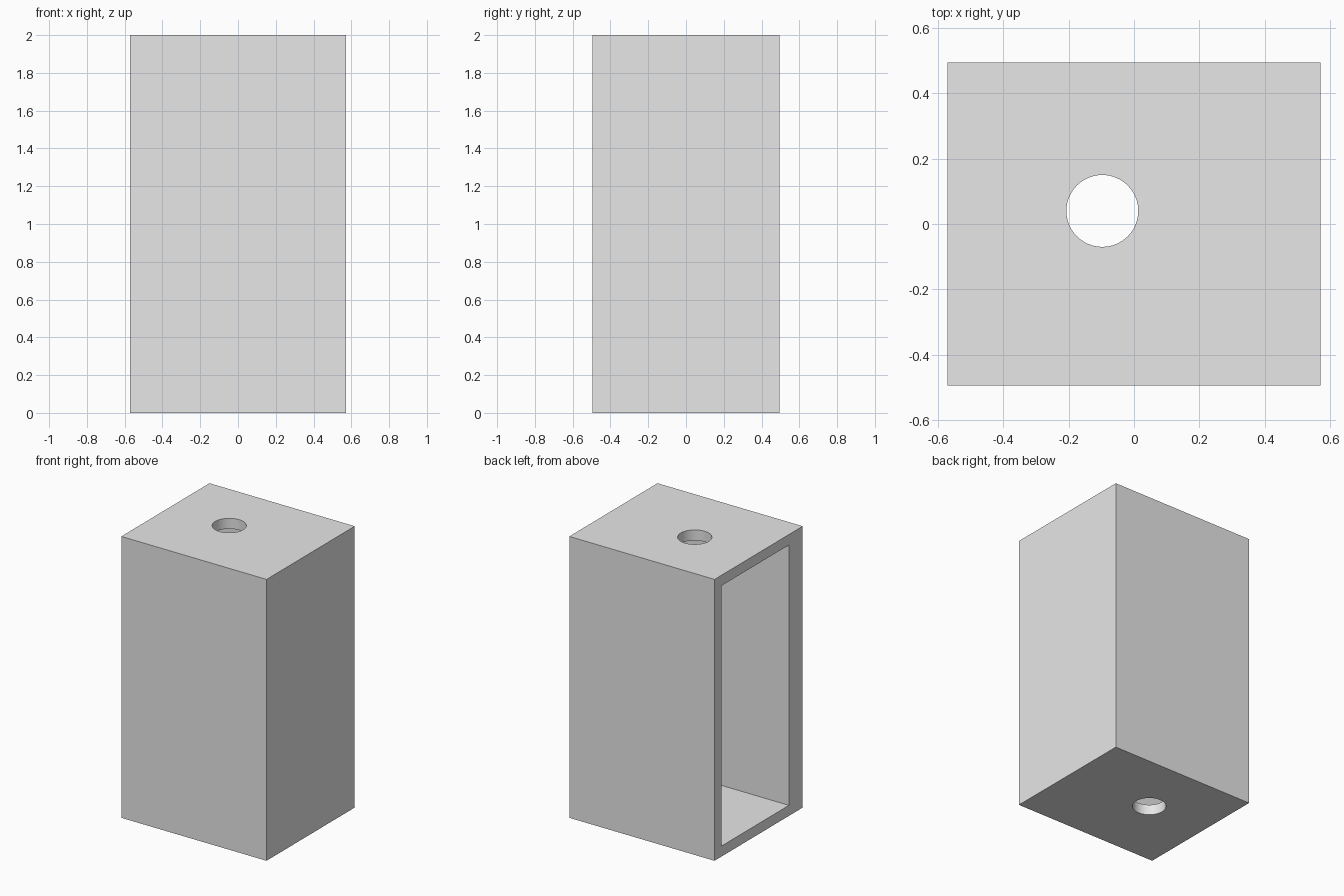
import bpy
import bmesh
from mathutils import Matrix, Vector

if "Cube" in bpy.data.objects:
    bpy.data.objects.remove(bpy.data.objects["Cube"], do_unlink=True)

grey = bpy.data.materials.new("plain grey")
grey.use_nodes = True
colour = (0.8, 0.8, 0.8, 1)
grey.diffuse_color = colour
grey.node_tree.nodes["Principled BSDF"].inputs["Base Color"].default_value = colour


def add_object(name, bm):
    mesh = bpy.data.meshes.new(name)
    bm.to_mesh(mesh)
    bm.free()
    mesh.materials.append(grey)
    obj = bpy.data.objects.new(name, mesh)
    bpy.context.collection.objects.link(obj)
    return obj


def box(name, low, high):
    low, high = Vector(low), Vector(high)
    bm = bmesh.new()
    bmesh.ops.create_cube(bm, size=1, matrix=Matrix.Translation((low + high) / 2)
                          @ Matrix.Diagonal((high - low).to_4d()))
    return add_object(name, bm)


def cylinder(name, centre, radius, depth):
    bm = bmesh.new()
    bmesh.ops.create_cone(bm, cap_ends=True, segments=64, radius1=radius,
                          radius2=radius, depth=depth,
                          matrix=Matrix.Translation(centre))
    return add_object(name, bm)


# Solid block
housing = box("housing", (-0.571, -0.495, 0), (0.571, 0.495, 2))

# Pocket open on one side, and a round hole through top and bottom
pocket = box("pocket_cutter", (-0.8, -0.34, 0.075), (0.377, 0.418, 1.925))
bore = cylinder("bore_cutter", (-0.097, 0.04, 1), 0.11, 2.4)

for cutter in (pocket, bore):
    cut = housing.modifiers.new(cutter.name, "BOOLEAN")
    cut.operation = "DIFFERENCE"
    cut.solver = "EXACT"
    cut.object = cutter

# Bake the cuts, then remove the cutters
bpy.context.view_layer.update()
evaluated = housing.evaluated_get(bpy.context.evaluated_depsgraph_get())
carved = bpy.data.meshes.new_from_object(evaluated)
housing.modifiers.clear()
housing.data = carved
for cutter in (pocket, bore):
    bpy.data.objects.remove(cutter, do_unlink=True)

# Smooth bore walls with crisp edges
bpy.ops.object.select_all(action="DESELECT")
housing.select_set(True)
bpy.context.view_layer.objects.active = housing
bpy.ops.object.shade_smooth_by_angle()
